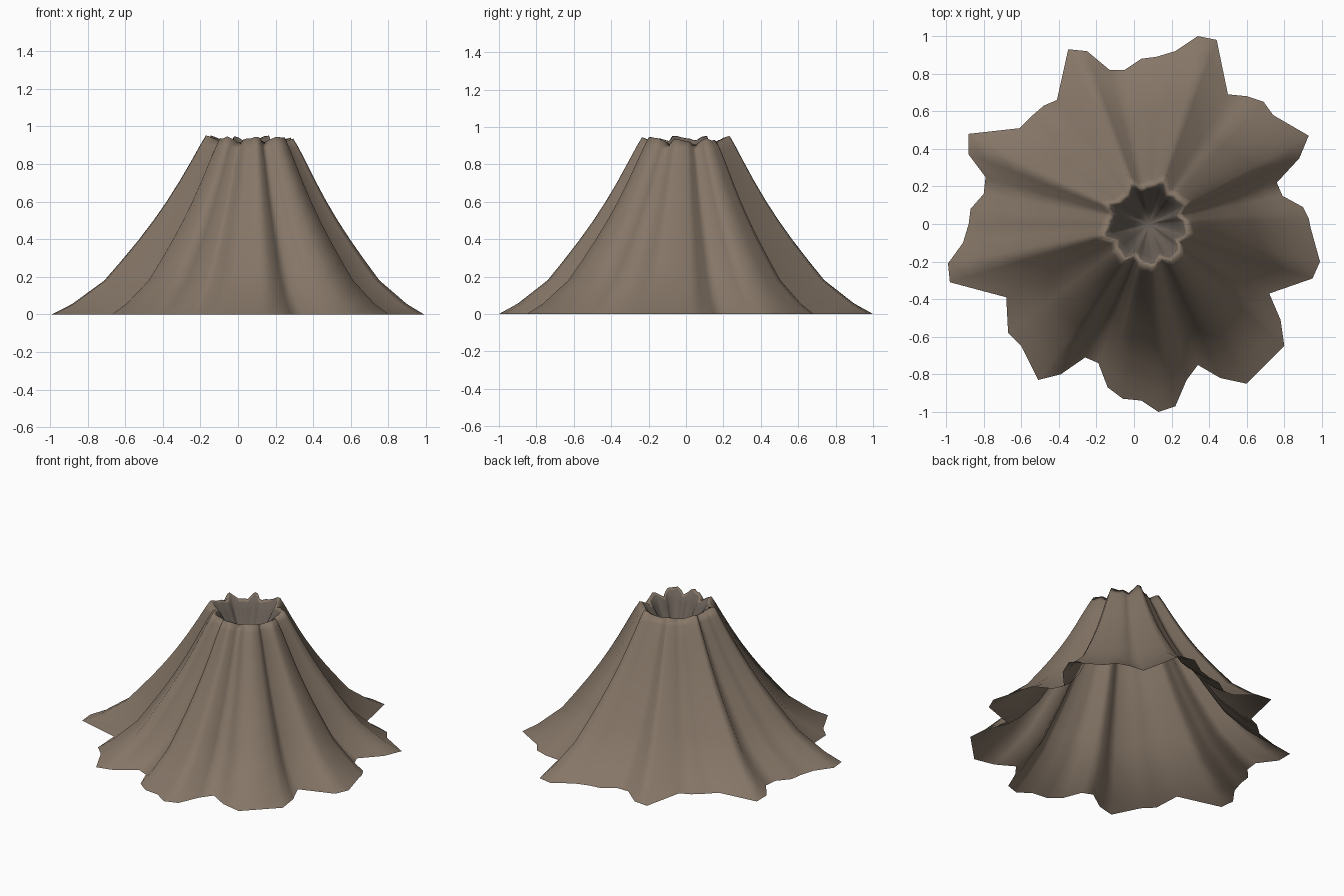
import bpy, bmesh, math

if "Cube" in bpy.data.objects:
    bpy.data.objects.remove(bpy.data.objects["Cube"])

# Base outline seen from above, counter-clockwise
OUTLINE = [
    (.99, -.20), (.94, -.02), (.93, .03), (.90, .09), (.79, .15), (.76, .22),
    (.88, .35), (.93, .47), (.74, .58), (.69, .65), (.60, .68), (.50, .69),
    (.44, .98), (.34, 1.0), (.22, .92), (.12, .89), (.04, .88), (-.05, .82),
    (-.13, .82), (-.25, .92), (-.35, .93), (-.41, .66), (-.48, .63), (-.55, .57),
    (-.61, .51), (-.88, .48), (-.88, .37), (-.79, .25), (-.80, .16), (-.87, .08),
    (-.88, 0), (-.91, -.10), (-.99, -.21), (-.98, -.31), (-.68, -.39), (-.67, -.58),
    (-.60, -.65), (-.51, -.83), (-.39, -.80), (-.26, -.71), (-.19, -.74), (-.14, -.87),
    (-.06, -.93), (.04, -.94), (.13, -1.0), (.22, -.97), (.28, -.83), (.34, -.75),
    (.46, -.82), (.60, -.85), (.80, -.65), (.78, -.51), (.72, -.37), (.95, -.29)]
CX, CY = .08, 0.0

# Slope and crater profile: (share of base radius, height, ridge height effect)
PROFILE = [(1, 0, 0), (.90, .055, 0), (.74, .18, 0), (.655, .285, 0), (.57, .395, 0),
           (.495, .50, 0), (.43, .60, 0), (.365, .71, 0), (.305, .82, 0),
           (.265, .89, .06), (.235, .935, .14), (.215, .925, .18),
           (.18, .87, .12), (.13, .78, .05), (.07, .70, 0)]
RIM_RING = 11
CRATER_FLOOR = .66


def material(name, rgb):
    m = bpy.data.materials.new(name)
    m.diffuse_color = (*rgb, 1)
    m.use_nodes = True
    m.node_tree.nodes["Principled BSDF"].inputs["Base Color"].default_value = m.diffuse_color
    return m


# Open shell: rings of the outline shrinking towards the crater
bm = bmesh.new()
rings = []
for share, z, effect in PROFILE:
    ring = []
    for x, y in OUTLINE:
        dx, dy = x - CX, y - CY
        ridge = max(-.25, min(.12, math.hypot(dx, dy) - .93))
        ring.append(bm.verts.new((CX + dx * share, CY + dy * share, z + effect * ridge)))
    rings.append(ring)
n = len(OUTLINE)
for k in range(len(rings) - 1):
    for i in range(n):
        j = (i + 1) % n
        f = bm.faces.new((rings[k][i], rings[k][j], rings[k + 1][j], rings[k + 1][i]))
        f.material_index = 1 if k >= RIM_RING else 0

# Crater floor
tip = bm.verts.new((CX, CY, CRATER_FLOOR))
for i in range(n):
    f = bm.faces.new((rings[-1][i], rings[-1][(i + 1) % n], tip))
    f.material_index = 1
for f in bm.faces:
    f.smooth = True

mesh = bpy.data.meshes.new("volcano")
bm.to_mesh(mesh)
bm.free()
mesh.materials.append(material("rock", (.235, .18, .135)))
mesh.materials.append(material("crater_rock", (.14, .115, .095)))
volcano = bpy.data.objects.new("volcano", mesh)
bpy.context.collection.objects.link(volcano)
